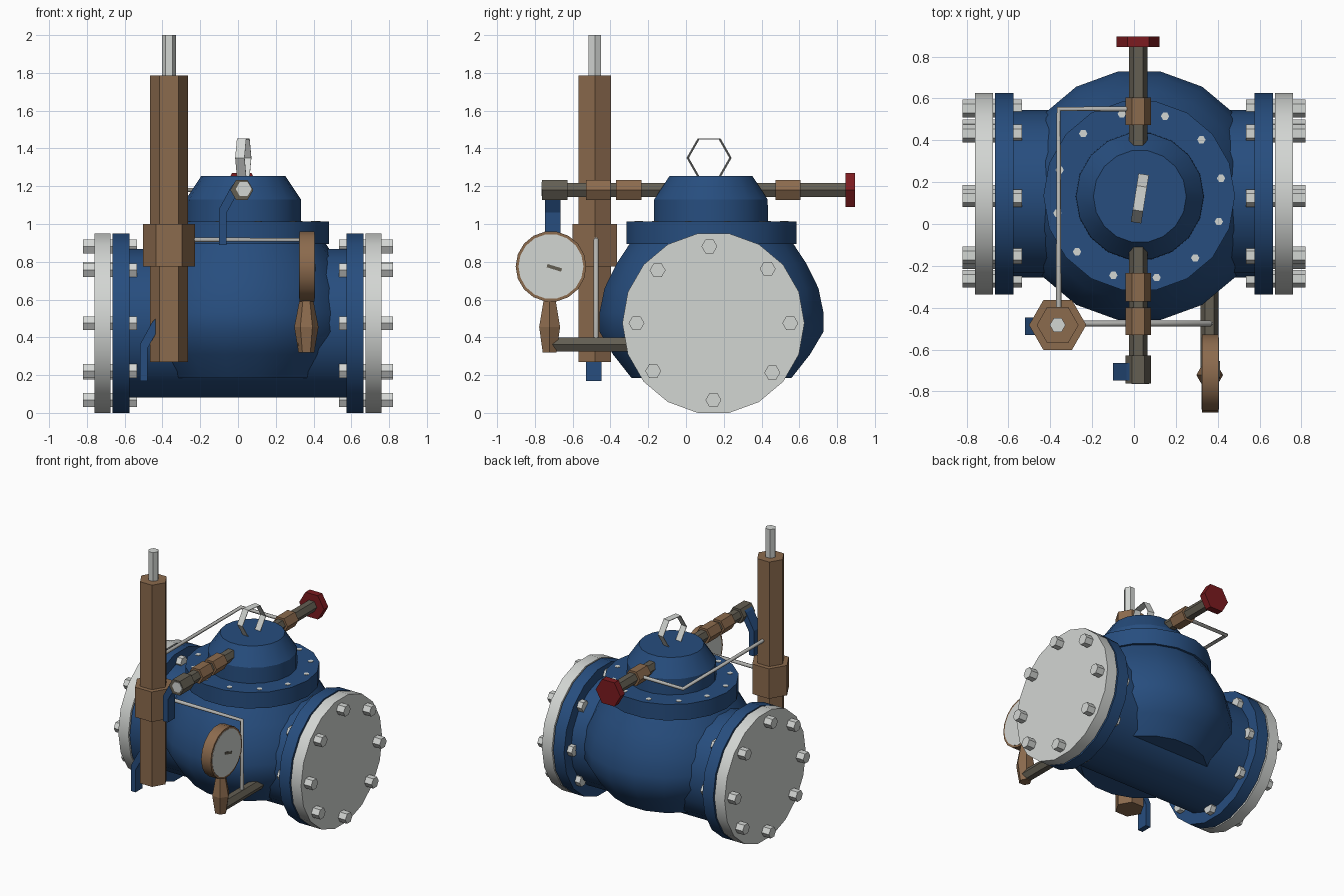
import bpy, bmesh, math
from mathutils import Matrix, Vector

if "Cube" in bpy.data.objects:
    bpy.data.objects.remove(bpy.data.objects["Cube"])


def material(name, rgb):
    m = bpy.data.materials.new(name)
    m.diffuse_color = (*rgb, 1)
    m.use_nodes = True
    m.node_tree.nodes["Principled BSDF"].inputs["Base Color"].default_value = m.diffuse_color
    return m


BLUE = material("blue_paint", (0.02, 0.075, 0.21))
WHITE = material("pale_steel", (0.65, 0.67, 0.65))
BRASS = material("brass_brown", (0.26, 0.145, 0.075))
GREY = material("dark_grey", (0.125, 0.112, 0.085))
RED = material("red_paint", (0.2, 0.011, 0.014))
TUBE = material("tube_grey", (0.45, 0.45, 0.43))


def finish(bm, name, mat, smooth=False):
    bmesh.ops.recalc_face_normals(bm, faces=bm.faces)
    me = bpy.data.meshes.new(name)
    bm.to_mesh(me)
    bm.free()
    me.materials.append(mat)
    ob = bpy.data.objects.new(name, me)
    bpy.context.collection.objects.link(ob)
    if smooth:
        bpy.ops.object.select_all(action='DESELECT')
        ob.select_set(True)
        bpy.context.view_layer.objects.active = ob
        bpy.ops.object.shade_smooth_by_angle(angle=math.radians(32))
    return ob


def lathe(name, axis, centre, profile, sides, mat):
    """Turned part: profile is (position along axis, radius)."""
    bm = bmesh.new()
    rings = []
    for t, r in profile:
        ring = []
        for i in range(sides):
            a = math.tau * i / sides
            u, v = centre[0] + r * math.cos(a), centre[1] + r * math.sin(a)
            co = {'x': (t, u, v), 'y': (u, t, v), 'z': (u, v, t)}[axis]
            ring.append(bm.verts.new(co))
        rings.append(ring)
    for p, q in zip(rings, rings[1:]):
        for i in range(sides):
            j = (i + 1) % sides
            bm.faces.new((p[i], p[j], q[j], q[i]))
    bm.faces.new(rings[0])
    bm.faces.new(rings[-1])
    return finish(bm, name, mat, sides > 8)


def rod(name, axis, centre, start, end, r, mat, sides=6):
    return lathe(name, axis, centre, [(start, r), (end, r)], sides, mat)


def tube(name, points, r):
    """Thin bent tube along a path."""
    cu = bpy.data.curves.new(name, 'CURVE')
    cu.dimensions = '3D'
    cu.bevel_depth = r
    cu.bevel_resolution = 1
    cu.use_fill_caps = True
    sp = cu.splines.new('POLY')
    sp.points.add(len(points) - 1)
    for p, co in zip(sp.points, points):
        p.co = (*co, 1)
    cu.materials.append(TUBE)
    ob = bpy.data.objects.new(name, cu)
    bpy.context.collection.objects.link(ob)


# Main pipe, flanges and through bolts
PIPE = (0.145, 0.475)
rod("main_pipe", 'x', PIPE, -0.6, 0.6, 0.4, BLUE, 18)
for side, s in (("left", -1), ("right", 1)):
    rod(side + "_flange", 'x', PIPE, s * 0.575, s * 0.665, 0.482, BLUE, 18)
    rod(side + "_end_plate", 'x', PIPE, s * 0.675, s * 0.76, 0.482, WHITE, 18)
    for k, deg in enumerate((0, 45, 93, 136.5, 180, 218.5, 270, 320)):
        a = math.radians(deg)
        c = (PIPE[0] + 0.407 * math.cos(a), PIPE[1] + 0.407 * math.sin(a))
        rod(f"{side}_bolt_{k}", 'x', c, s * 0.535, s * 0.82, 0.042, WHITE)

# Bulging valve body, cover and dome
BODY = (0.025, 0.135)
lathe("valve_body", 'z', BODY, [(0.185, 0.43), (0.31, 0.53), (0.43, 0.602),
      (0.53, 0.602), (0.66, 0.575), (0.79, 0.51), (0.91, 0.43)], 18, BLUE)
rod("cover_flange", 'z', BODY, 0.893, 1.013, 0.458, BLUE, 18)
lathe("cover_dome", 'z', (0.028, 0.132),
      [(1.0, 0.307), (1.13, 0.305), (1.255, 0.222)], 18, BLUE)
for k in range(12):
    a = math.radians(12 + 30 * k)
    c = (BODY[0] + 0.4 * math.cos(a), BODY[1] + 0.4 * math.sin(a))
    rod(f"cover_bolt_{k}", 'z', c, 0.98, 1.016, 0.02, WHITE)

# Lifting eye: thin six-sided band, slightly turned
bm = bmesh.new()
loops = [[bm.verts.new((x, r * math.cos(math.tau * i / 6), r * math.sin(math.tau * i / 6)))
          for i in range(6)]
         for x, r in ((-0.025, 0.117), (0.025, 0.117), (0.025, 0.112), (-0.025, 0.112))]
for p, q in zip(loops, loops[1:] + loops[:1]):
    for i in range(6):
        j = (i + 1) % 6
        bm.faces.new((p[i], p[j], q[j], q[i]))
bm.transform(Matrix.Translation((0.028, 0.122, 1.35)) @ Matrix.Rotation(math.radians(-9), 4, 'Z'))
finish(bm, "lifting_eye", WHITE)

# Tall pilot valve
PILOT = (-0.365, -0.483)
rod("pilot_column", 'z', PILOT, 0.27, 1.785, 0.1, BRASS)
rod("pilot_nut", 'z', PILOT, 0.775, 1.0, 0.137, BRASS)
rod("pilot_spindle", 'z', PILOT, 1.75, 2.0, 0.038, WHITE)

# Pipe run across the top, with fittings and hand wheel
TOP = (0.02, 1.18)
rod("top_pipe", 'y', TOP, -0.66, 0.85, 0.044, GREY)
for name, y0, y1 in (("front_union", -0.53, -0.4), ("inner_union", -0.37, -0.235),
                     ("back_union", 0.473, 0.605)):
    rod(name, 'y', TOP, y0, y1, 0.061, BRASS)
rod("top_cock_body", 'y', TOP, -0.762, -0.628, 0.061, GREY)
rod("top_cock_cap", 'y', (0.03, 1.185), -0.766, -0.7, 0.042, WHITE)
rod("hand_wheel", 'y', TOP, 0.845, 0.896, 0.103, RED)

# Cranked cock handles: side profile pulled along y
for name, x, y, z in (("top_cock_handle", -0.1, -0.747, 0.89),
                      ("pilot_cock_handle", -0.52, -0.53, 0.17)):
    bm = bmesh.new()
    shape = ((0, 0), (0.04, 0), (0.04, 0.17), (0.085, 0.25), (0.085, 0.33), (0.065, 0.31), (0, 0.19))
    f = bm.faces.new([bm.verts.new((x + u, y, z + w)) for u, w in shape])
    new = bmesh.ops.extrude_face_region(bm, geom=[f])["geom"]
    bmesh.ops.translate(bm, vec=(0, 0.083, 0),
                        verts=[v for v in new if isinstance(v, bmesh.types.BMVert)])
    finish(bm, name, BLUE)

# Pressure gauge on its branch
rod("gauge_branch", 'y', (0.36, 0.363), -0.735, -0.15, 0.043, GREY)
lathe("gauge_stem", 'z', (0.362, -0.722),
      [(0.32, 0.042), (0.455, 0.064), (0.62, 0.032)], 6, BRASS)
GAUGE = (-0.715, 0.775)
rod("gauge_case", 'x', GAUGE, 0.325, 0.405, 0.187, BRASS, 18)
for side, x, s in (("right", 0.405, 1), ("left", 0.325, -1)):
    rod(side + "_gauge_face", 'x', GAUGE, x - s * 0.01, x + s * 0.002, 0.172, WHITE, 18)
bm = bmesh.new()
bmesh.ops.create_cube(bm, size=1, matrix=Matrix.Translation((0.408, -0.697, 0.768))
                      @ Matrix.Rotation(math.radians(-17), 4, 'X')
                      @ Matrix.Diagonal((0.006, 0.08, 0.018, 1)))
finish(bm, "gauge_needle", GREY)

# Thin control tubes
tube("back_tube", [(0.0, 0.55, 1.18), (-0.36, 0.55, 1.18), (-0.36, -0.44, 1.18)], 0.013)
tube("front_tube", [(-0.3, -0.476, 0.917), (0.365, -0.476, 0.917), (0.365, -0.476, 0.37)], 0.014)
